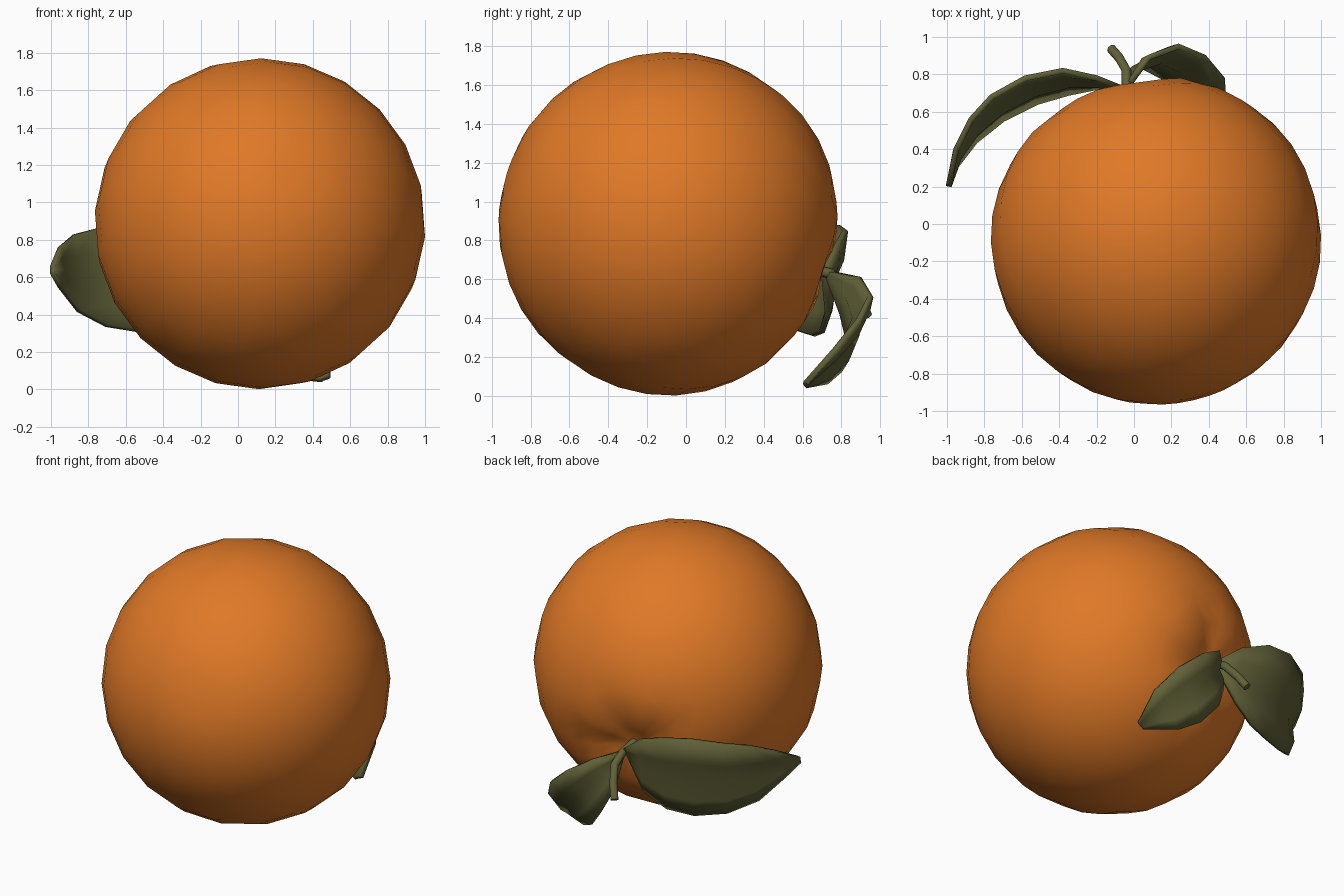
import bpy, bmesh, math
from mathutils import Vector

if "Cube" in bpy.data.objects:
    bpy.data.objects.remove(bpy.data.objects["Cube"])


def material(name, rgb):
    m = bpy.data.materials.new(name)
    m.diffuse_color = (*rgb, 1)
    m.use_nodes = True
    m.node_tree.nodes["Principled BSDF"].inputs["Base Color"].default_value = m.diffuse_color
    return m


PEEL = material("peel_orange", (0.74, 0.19, 0.02))
GREEN = material("leaf_green", (0.12, 0.12, 0.04))


def finish(bm, name, mat):
    bmesh.ops.recalc_face_normals(bm, faces=bm.faces)
    me = bpy.data.meshes.new(name)
    bm.to_mesh(me)
    bm.free()
    me.materials.append(mat)
    for p in me.polygons:
        p.use_smooth = True
    ob = bpy.data.objects.new(name, me)
    bpy.context.collection.objects.link(ob)
    return ob


# Fruit: sphere whose pole points at the stem, with a dimple pressed in there
CENTER = Vector((0.117, -0.08, 0.885))
AXIS = Vector((-0.19, 0.80, -0.27)).normalized()
bm = bmesh.new()
bmesh.ops.create_uvsphere(bm, u_segments=22, v_segments=18, radius=1)
turn = AXIS.to_track_quat('Z', 'Y')
for v in bm.verts:
    t = math.acos(max(-1, min(1, v.co.z)))
    a = math.atan2(v.co.y, v.co.x)
    pit = math.exp(-(t / 0.27) ** 2)
    lobes = 0.015 * math.cos(5 * a) * math.exp(-((t - 0.35) / 0.2) ** 2)
    r = 0.886 - 0.11 * pit - 0.03 * math.exp(-(t / 0.75) ** 2) + lobes
    r -= 0.012 * math.exp(-((math.pi - t) / 0.15) ** 2)
    v.co = CENTER + turn @ (v.co * r)
finish(bm, "fruit", PEEL)


# Leaf: lofted between two edge rails, with a sunken midrib and puffed halves
def leaf(name, upper, lower, sink, puff, drop):
    bm = bmesh.new()
    rows = []
    n = len(upper)
    for i, (u, l) in enumerate(zip(upper, lower)):
        u, l = Vector(u), Vector(l)
        k = math.sin(math.pi * i / (n - 1))
        mid = (u + l) / 2
        out = (mid - CENTER).normalized()
        rib = mid - out * sink * k + Vector((0, 0, -drop * k))
        pts = [u, (u + rib) / 2 + out * puff * k, rib,
               (rib + l) / 2 + out * puff * k, l]
        rows.append([bm.verts.new(p) for p in pts])
    for a, b in zip(rows, rows[1:]):
        for j in range(4):
            bm.faces.new((a[j], a[j + 1], b[j + 1], b[j]))
    ob = finish(bm, name, GREEN)
    s = ob.modifiers.new("thickness", 'SOLIDIFY')
    s.thickness = 0.03
    s.offset = 0


leaf("large_leaf",
     [(-.05, .72, .66), (-.2, .78, .78), (-.38, .82, .85), (-.58, .78, .88),
      (-.76, .68, .86), (-.87, .56, .83), (-.95, .4, .76), (-.99, .21, .66)],
     [(-.07, .71, .61), (-.2, .73, .42), (-.35, .70, .33), (-.52, .65, .31),
      (-.70, .56, .34), (-.85, .44, .42), (-.95, .31, .55), (-.99, .2, .62)],
     0.03, 0.03, 0.04)
leaf("small_leaf",
     [(-.03, .74, .64), (.08, .89, .61), (.24, .95, .51), (.38, .89, .39),
      (.48, .77, .24), (.49, .62, .07)],
     [(-.04, .73, .60), (-.03, .80, .42), (.04, .84, .26), (.14, .79, .13),
      (.25, .72, .07), (.44, .61, .05)],
     0.03, 0.03, 0.0)

# Stem: bent tube leaving the dimple
cu = bpy.data.curves.new("stem", 'CURVE')
cu.dimensions = '3D'
cu.bevel_depth = 0.026
cu.bevel_resolution = 2
cu.use_fill_caps = True
path = [(-.05, .6, .67), (-.04, .74, .63), (-.04, .82, .58), (-.08, .89, .49), (-.12, .935, .41)]
sp = cu.splines.new('POLY')
sp.points.add(len(path) - 1)
for p, c in zip(sp.points, path):
    p.co = (*c, 1)
    p.radius = 1
sp.use_smooth = True
cu.materials.append(GREEN)
bpy.context.collection.objects.link(bpy.data.objects.new("stem", cu))
